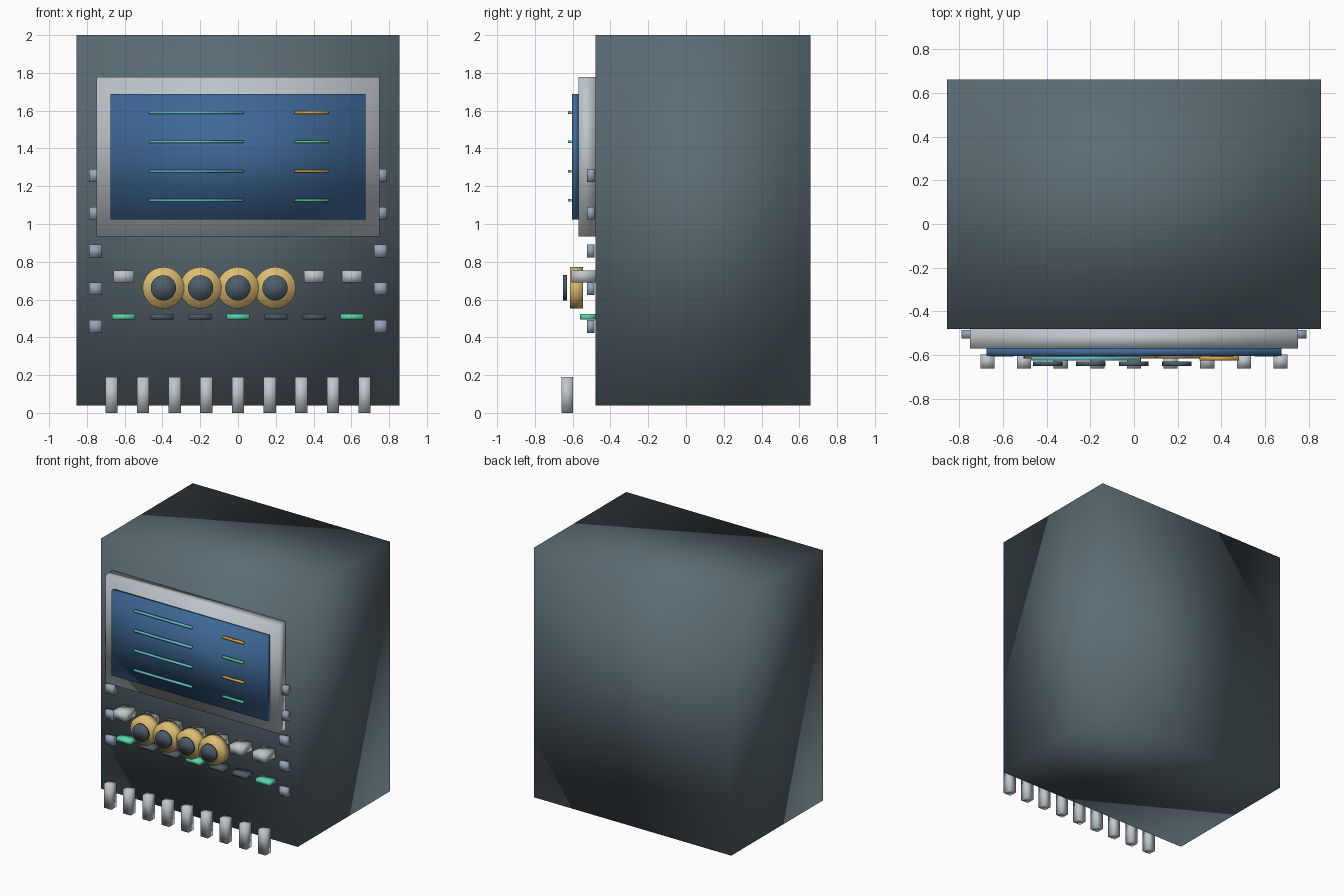
import bpy
from math import pi

cube = bpy.data.objects.get("Cube")
if cube:
    bpy.data.objects.remove(cube, do_unlink=True)


def material(name, r, g, b):
    m = bpy.data.materials.new(name)
    m.use_nodes = True
    m.diffuse_color = (r, g, b, 1)
    m.node_tree.nodes["Principled BSDF"].inputs["Base Color"].default_value = (r, g, b, 1)
    return m


casing = material("casing slate", 0.107, 0.15, 0.174)
silver = material("silver", 0.515, 0.565, 0.597)
blue = material("screen blue", 0.048, 0.138, 0.305)
gold = material("brass", 0.73, 0.515, 0.17)
cyan = material("trace cyan", 0.115, 0.515, 0.578)
amber = material("trace amber", 0.716, 0.376, 0.053)
green = material("trace green", 0.08, 0.58, 0.27)
mint = material("lamp mint", 0.1, 0.7, 0.42)
steel = material("screw steel", 0.305, 0.376, 0.485)
dark = material("dark slate", 0.075, 0.11, 0.14)


def finish(name, mat):
    """Name, colour and soften the newly added primitive."""
    ob = bpy.context.object
    ob.name = name
    ob.data.materials.append(mat)
    bpy.ops.object.shade_smooth()
    return ob


def box(name, mat, x, z, width, height, front, back):
    """Box centred on x and z, reaching from front to back along y."""
    bpy.ops.mesh.primitive_cube_add(size=1, location=(x, (front + back) / 2, z))
    bpy.context.object.scale = (width, back - front, height)
    bpy.ops.object.transform_apply(location=False, rotation=False)
    return finish(name, mat)


def disc(name, mat, x, z, radius, front, back):
    """Cylinder whose axis runs along y."""
    bpy.ops.mesh.primitive_cylinder_add(
        vertices=32, radius=radius, depth=back - front,
        location=(x, (front + back) / 2, z), rotation=(pi / 2, 0, 0))
    return finish(name, mat)


FACE = -0.48

# Casing, screen frame and screen
box("casing", casing, 0, 1.02, 1.71, 1.96, FACE, 0.66)
box("screen_frame", silver, 0, 1.357, 1.5, 0.845, -0.57, FACE)
box("screen", blue, 0, 1.357, 1.35, 0.665, -0.603, -0.57)

# Readout lines on the screen
for i in range(4):
    z = 1.59 - 0.155 * i
    box(f"long_line_{i}", cyan, -0.22, z, 0.5, 0.014, -0.625, -0.605)
    box(f"short_line_{i}", green if i % 2 else amber, 0.39, z, 0.18, 0.014, -0.625, -0.605)

# Keys with indicator lamps below
for i in range(7):
    x = -0.605 + 0.2015 * i
    box(f"key_{i}", silver, x, 0.722, 0.107, 0.064, -0.605, FACE)
    box(f"lamp_{i}", dark if i % 3 else mint, x, 0.509, 0.122, 0.03, -0.56, FACE)

# Dials with dark caps
for i in range(4):
    x = -0.395 + 0.197 * i
    disc(f"dial_{i}", gold, x, 0.662, 0.11, -0.615, -0.545)
    disc(f"dial_cap_{i}", dark, x, 0.662, 0.067, -0.65, -0.63)

# Side screws
for side, x in (("right", -0.755), ("left", 0.755)):
    for i in range(5):
        box(f"{side}_screw_{i}", steel, x, 1.257 - 0.2 * i, 0.07, 0.068, -0.523, -0.485)

# Row of pins along the bottom
for i in range(9):
    box(f"pin_{i}", silver, -0.67 + 0.1675 * i, 0.095, 0.065, 0.19, -0.66, -0.597)
